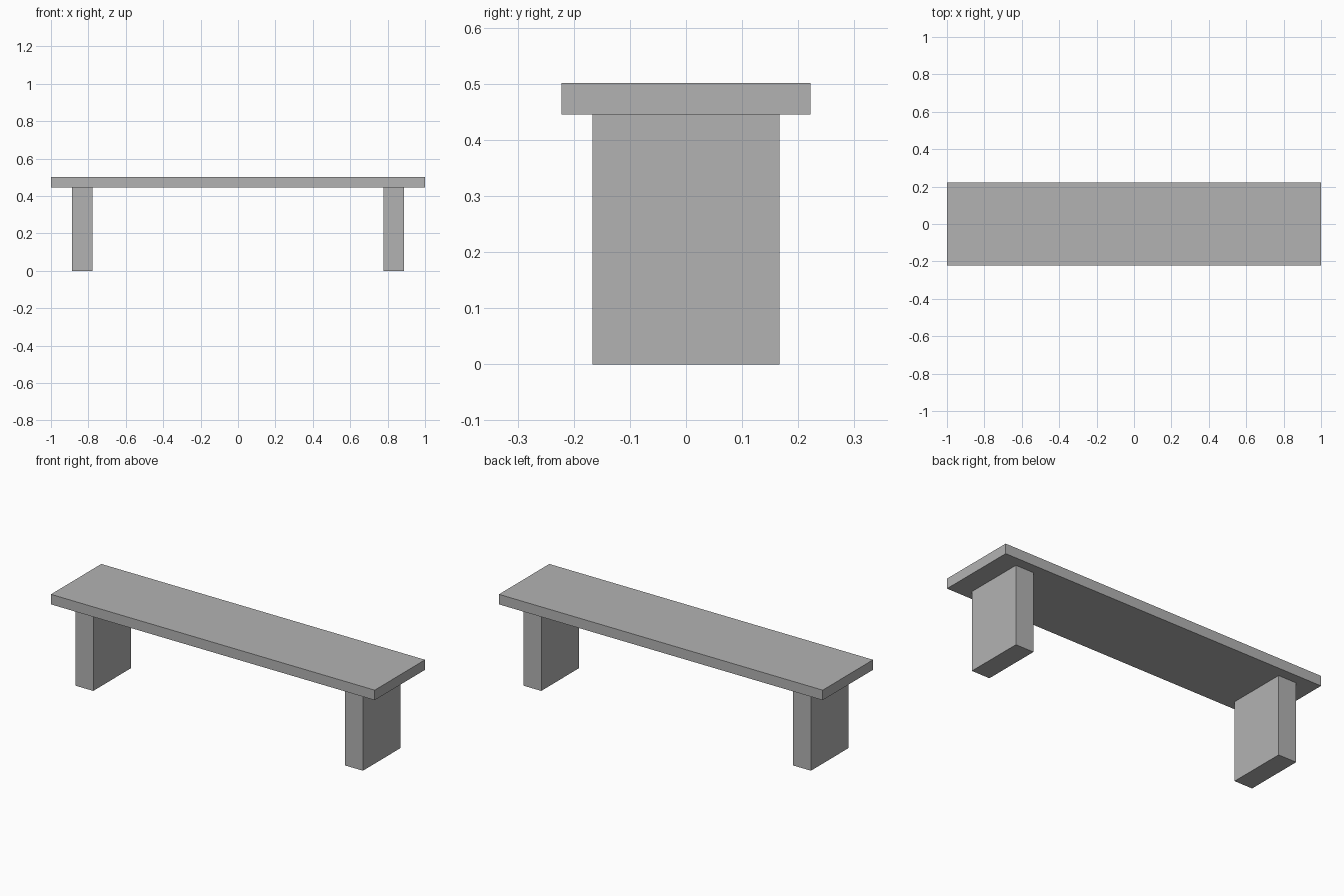
import bpy

if "Cube" in bpy.data.objects:
    bpy.data.objects.remove(bpy.data.objects["Cube"])

stone = bpy.data.materials.new("grey stone")
stone.diffuse_color = (0.45, 0.45, 0.45, 1)
stone.use_nodes = True
stone.node_tree.nodes["Principled BSDF"].inputs["Base Color"].default_value = stone.diffuse_color


def box(name, center, size):
    bpy.ops.mesh.primitive_cube_add(size=1, location=center)
    obj = bpy.context.object
    obj.name = name
    obj.scale = size
    bpy.ops.object.transform_apply(location=False, rotation=False, scale=True)
    obj.data.materials.append(stone)
    return obj


LEG_HEIGHT = 0.445
SEAT_THICKNESS = 0.056

# Long flat seat slab
box("seat", (0, 0, LEG_HEIGHT + SEAT_THICKNESS / 2), (2, 0.444, SEAT_THICKNESS))

# Two slab legs, set in from the ends
for side, name in ((-1, "left_leg"), (1, "right_leg")):
    box(name, (side * 0.833, 0, LEG_HEIGHT / 2), (0.111, 0.333, LEG_HEIGHT))
